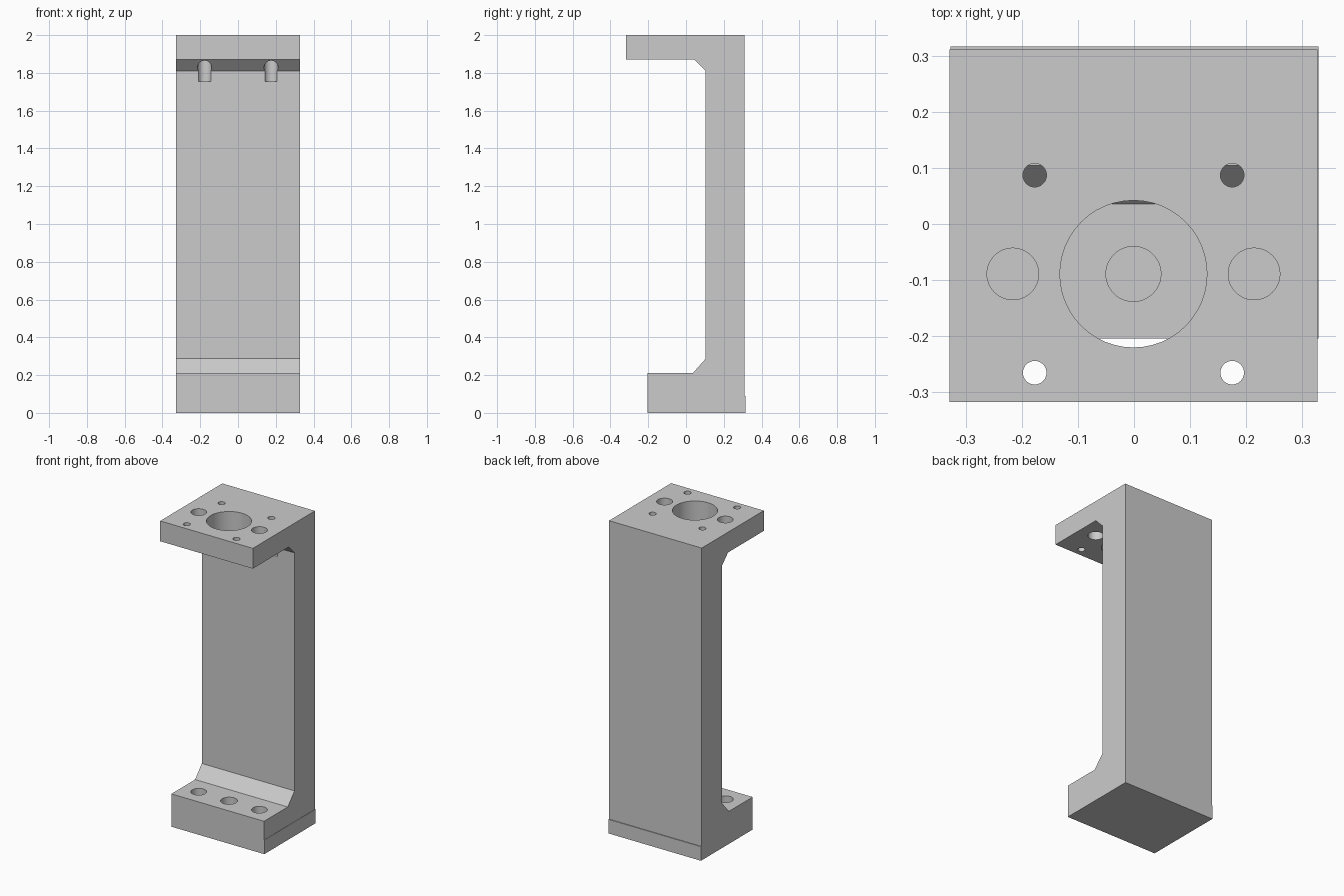
import bpy
import bmesh
import math

cube = bpy.data.objects.get("Cube")
if cube:
    bpy.data.objects.remove(cube, do_unlink=True)

metal = bpy.data.materials.new("plain grey metal")
GREY = (0.6, 0.6, 0.6, 1)
metal.use_nodes = True
metal.diffuse_color = GREY
metal.node_tree.nodes["Principled BSDF"].inputs["Base Color"].default_value = GREY


def add_object(name, bm):
    bmesh.ops.recalc_face_normals(bm, faces=bm.faces)
    mesh = bpy.data.meshes.new(name)
    bm.to_mesh(mesh)
    bm.free()
    mesh.materials.append(metal)
    obj = bpy.data.objects.new(name, mesh)
    bpy.context.collection.objects.link(obj)
    return obj


def extrude_profile(name, profile, x0, x1):
    """Sweep a (y, z) outline along x."""
    bm = bmesh.new()
    face = bm.faces.new([bm.verts.new((x0, y, z)) for y, z in profile])
    swept = bmesh.ops.extrude_face_region(bm, geom=[face])["geom"]
    verts = [v for v in swept if isinstance(v, bmesh.types.BMVert)]
    bmesh.ops.translate(bm, verts=verts, vec=(x1 - x0, 0, 0))
    return add_object(name, bm)


def drill(target, x, y, radius, z0, z1):
    """Cut a vertical round hole between two heights."""
    bm = bmesh.new()
    bmesh.ops.create_cone(bm, cap_ends=True, segments=48, radius1=radius,
                          radius2=radius, depth=z1 - z0)
    bmesh.ops.translate(bm, verts=bm.verts, vec=(x, y, (z0 + z1) / 2))
    cutter = add_object("hole_cutter", bm)
    cutter.hide_render = True
    mod = target.modifiers.new("hole", 'BOOLEAN')
    mod.operation = 'DIFFERENCE'
    mod.solver = 'EXACT'
    mod.object = cutter
    bpy.context.view_layer.objects.active = target
    bpy.ops.object.modifier_apply(modifier=mod.name)
    bpy.data.objects.remove(cutter, do_unlink=True)


# Heights and depths shared by the parts
PLATE, FOOT, ARM, TOP = 0.09, 0.21, 1.87, 2.0
BACK, WALL, FOOT_FRONT, ARM_FRONT = 0.311, 0.104, -0.204, -0.317
MID_Y = -0.089

# C-shaped bracket with chamfered inner corners
bracket = extrude_profile("bracket_body", [
    (BACK, PLATE), (FOOT_FRONT, PLATE), (FOOT_FRONT, FOOT), (0.036, FOOT),
    (WALL, 0.287), (WALL, 1.81), (0.045, ARM), (ARM_FRONT, ARM),
    (ARM_FRONT, TOP), (BACK, TOP)], -0.329, 0.327)

# Solid plate under the foot, a touch deeper at the back
extrude_profile("base_plate", [
    (BACK + 0.005, 0), (FOOT_FRONT, 0), (FOOT_FRONT, PLATE),
    (BACK + 0.005, PLATE)], -0.327, 0.329)

# Large bore in the arm and the smaller hole below it in the foot
drill(bracket, -0.001, MID_Y, 0.131, ARM - 0.08, TOP + 0.1)
drill(bracket, -0.001, MID_Y, 0.049, PLATE + 0.002, FOOT + 0.1)

for side in (-1, 1):
    # Side holes through the arm and into the foot
    x = side * 0.215 - 0.001
    drill(bracket, x, MID_Y, 0.046, ARM - 0.1, TOP + 0.1)
    drill(bracket, x, MID_Y, 0.046, PLATE + 0.002, FOOT + 0.1)
    # Four small screw holes, the rear pair with wider clearance pockets
    x = side * 0.176 - 0.001
    for y in (0.087, -0.265):
        drill(bracket, x, y, 0.021, ARM - 0.1, TOP + 0.1)
    drill(bracket, x, 0.087, 0.037, 1.755, ARM)

# Smooth hole walls, crisp edges
bpy.ops.object.select_all(action='DESELECT')
bracket.select_set(True)
bpy.context.view_layer.objects.active = bracket
bpy.ops.object.shade_smooth_by_angle(angle=math.radians(30))
